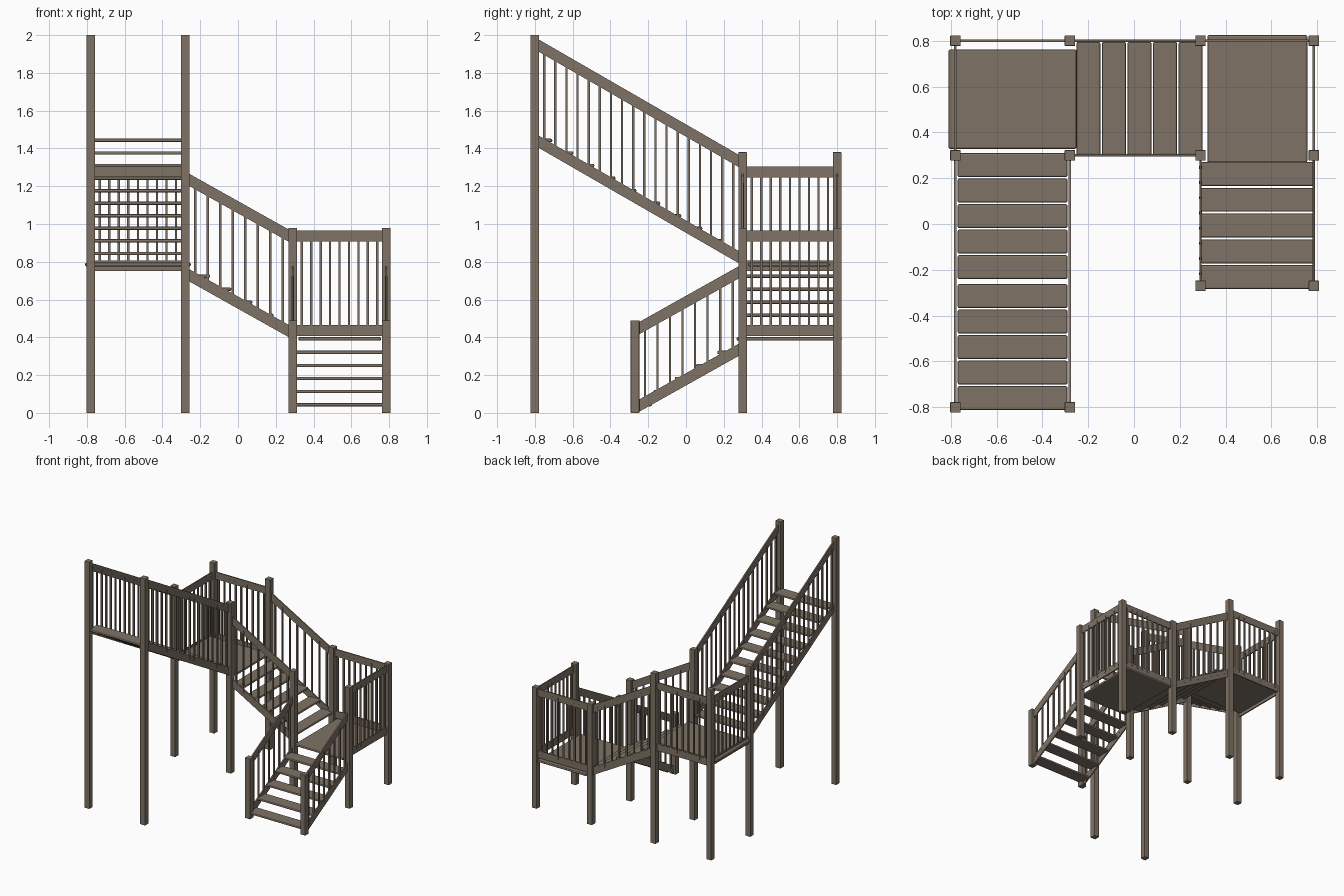
import bpy, bmesh
from mathutils import Vector

if "Cube" in bpy.data.objects:
    bpy.data.objects.remove(bpy.data.objects["Cube"])

wood = bpy.data.materials.new("weathered_wood")
wood.diffuse_color = (0.21, 0.17, 0.13, 1)
wood.use_nodes = True
wood.node_tree.nodes["Principled BSDF"].inputs["Base Color"].default_value = wood.diffuse_color


def make(name, bm, bevel=0):
    bmesh.ops.recalc_face_normals(bm, faces=bm.faces)
    me = bpy.data.meshes.new(name)
    bm.to_mesh(me)
    bm.free()
    ob = bpy.data.objects.new(name, me)
    me.materials.append(wood)
    bpy.context.collection.objects.link(ob)
    if bevel:
        m = ob.modifiers.new("bevel", "BEVEL")
        m.width, m.segments = bevel, 2
    return ob


def add_box(bm, x0, x1, y0, y1, z0, z1):
    vs = bmesh.ops.create_cube(bm, size=1)["verts"]
    for v in vs:
        v.co = Vector((x1 if v.co.x > 0 else x0, y1 if v.co.y > 0 else y0, z1 if v.co.z > 0 else z0))


def box(name, *lim, bevel=0):
    bm = bmesh.new()
    add_box(bm, *lim)
    return make(name, bm, bevel)


def add_beam(bm, a, b, h, t):
    """Thin plank between two lower-edge points with vertical ends."""
    d = b - a
    side = Vector((-d.y, d.x, 0)).normalized() * t / 2
    up = Vector((0, 0, h))
    ends = [[bm.verts.new(p + o) for o in (-side, side, side + up, -side + up)] for p in (a, b)]
    for e in ends:
        bm.faces.new(e)
    for i in range(4):
        j = (i + 1) % 4
        bm.faces.new((ends[0][i], ends[0][j], ends[1][j], ends[1][i]))


def railing(name, a, b, rise, h, n):
    """Lower rail, upper rail and the balusters between them."""
    a, b = Vector(a), Vector(b)
    off = Vector((0, 0, rise))
    for label, o in (("lower_rail", off * 0), ("upper_rail", off)):
        bm = bmesh.new()
        add_beam(bm, a + o, b + o, h, 0.01)
        make(f"{name}_{label}", bm)
    bm = bmesh.new()
    r = 0.006
    for i in range(n):
        p = a.lerp(b, (i + 0.5) / n)
        add_box(bm, p.x - r, p.x + r, p.y - r, p.y + r, p.z + h / 2, p.z + rise + h / 2)
    make(f"{name}_balusters", bm)


# Posts
XL, XM, XR, XE = -0.78, -0.28, 0.29, 0.785
YB, YM, YF, YS = 0.80, 0.30, -0.80, -0.27
P = 0.0225
for label, xs, ys, top in (("upper", (XL, XM), (YF,), 2.0),
                           ("middle", (XL, XM), (YM, YB), 1.38),
                           ("lower", (XR, XE), (YM, YB), 0.98),
                           ("entry", (XR, XE), (YS,), 0.49)):
    for x in xs:
        for y in ys:
            box(f"{label}_post", x - P, x + P, y - P, y + P, 0, top, bevel=0.002)

# Landings
box("lower_landing", 0.32, 0.757, 0.268, 0.825, 0.382, 0.402, bevel=0.008)
box("upper_landing", -0.81, -0.25, 0.328, 0.762, 0.775, 0.795, bevel=0.008)

# Treads
T = 0.009
for i in range(5):
    y, z = -0.232 + i * 0.1125, 0.044 + i * 0.069
    box("lower_tread", 0.29, 0.788, y - 0.052, y + 0.052, z - T, z + T, bevel=0.007)
    x, z = 0.247 - i * 0.1115, 0.448 + i * 0.069
    box("middle_tread", x - 0.052, x + 0.052, 0.30, 0.795, z - T, z + T, bevel=0.007)
for i in range(10):
    y, z = 0.257 - i * 0.1113 - (0.015 if i > 4 else 0), 0.844 + i * 0.0665
    box("upper_tread", -0.77, -0.29, y - 0.052, y + 0.052, z - T, z + T, bevel=0.007)

# Sloped railings on both sides of each flight
for x in (XR, XE):
    railing("lower_flight", (x, -0.25, 0.005), (x, 0.28, 0.302), 0.41, 0.065, 8)
for y in (YM, YB):
    railing("middle_flight", (0.27, y, 0.40), (-0.26, y, 0.697), 0.505, 0.065, 8)
for x in (XL, XM):
    railing("upper_flight", (x, 0.28, 0.792), (x, -0.78, 1.403), 0.509, 0.065, 18)

# Level railings on the two outer sides of each landing
railing("lower_landing_back", (XR + P, YB, 0.408), (XE - P, YB, 0.408), 0.5, 0.058, 9)
railing("lower_landing_side", (XE, YM + P, 0.408), (XE, YB - P, 0.408), 0.5, 0.058, 9)
railing("upper_landing_back", (XL + P, YB, 0.75), (XM - P, YB, 0.75), 0.497, 0.057, 9)
railing("upper_landing_side", (XL, YM + P, 0.75), (XL, YB - P, 0.75), 0.497, 0.057, 9)
